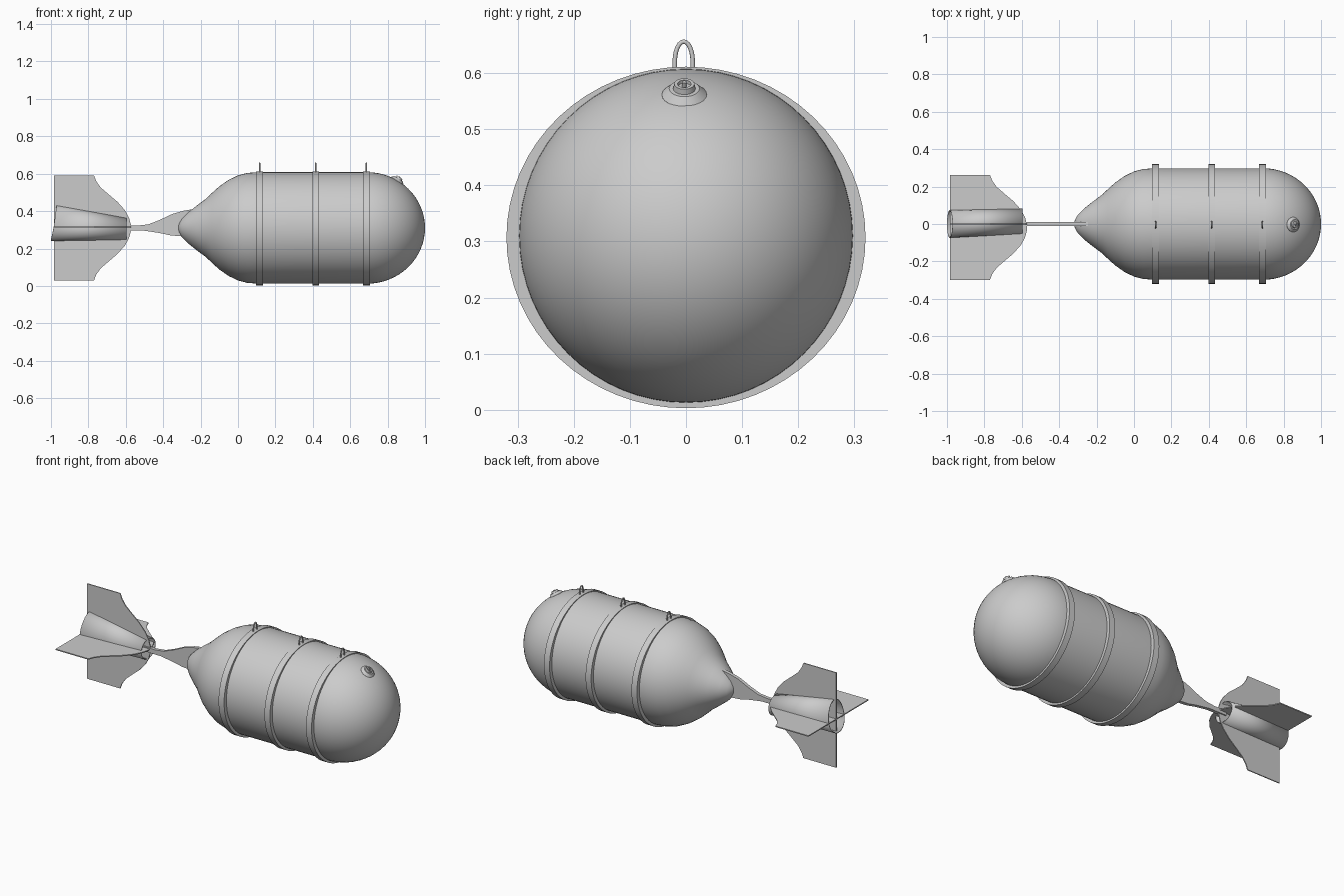
import bpy, bmesh, math
from mathutils import Matrix, Vector

if "Cube" in bpy.data.objects:
    bpy.data.objects.remove(bpy.data.objects["Cube"])

CZ = 0.31  # height of the long axis


def finish(name, bm, angle=35):
    bmesh.ops.recalc_face_normals(bm, faces=bm.faces)
    me = bpy.data.meshes.new(name)
    bm.to_mesh(me)
    bm.free()
    ob = bpy.data.objects.new(name, me)
    bpy.context.collection.objects.link(ob)
    bpy.ops.object.select_all(action='DESELECT')
    ob.select_set(True)
    bpy.context.view_layer.objects.active = ob
    bpy.ops.object.shade_smooth_by_angle(angle=math.radians(angle))
    return ob


def lathe(name, profile, seg, matrix, closed=False, angle=35):
    """Spin (along, radius) points around local x, then place with matrix."""
    bm = bmesh.new()
    vs = [bm.verts.new((a, 0, r)) for a, r in profile]
    es = [bm.edges.new(p) for p in zip(vs, vs[1:] + (vs[:1] if closed else []))]
    bmesh.ops.spin(bm, geom=vs + es, axis=(1, 0, 0), cent=(0, 0, 0),
                   angle=2 * math.pi, steps=seg)
    bmesh.ops.remove_doubles(bm, verts=bm.verts, dist=1e-5)
    bmesh.ops.transform(bm, matrix=matrix, verts=bm.verts)
    return finish(name, bm, angle)


def plate(name, outline, half, matrix=Matrix()):
    """Thin plate from an outline in the xz plane."""
    bm = bmesh.new()
    f = bm.faces.new([bm.verts.new((x, -half, z)) for x, z in outline])
    r = bmesh.ops.extrude_face_region(bm, geom=[f])
    vs = [v for v in r['geom'] if isinstance(v, bmesh.types.BMVert)]
    bmesh.ops.translate(bm, vec=(0, 2 * half, 0), verts=vs)
    bmesh.ops.transform(bm, matrix=matrix, verts=bm.verts)
    return finish(name, bm)


# Body: pointed rear, straight middle, round nose
rear = [(-0.32, 0), (-0.316, 0.022), (-0.30, 0.05), (-0.27, 0.08), (-0.22, 0.12),
        (-0.17, 0.157), (-0.14, 0.186), (-0.10, 0.222), (-0.05, 0.257),
        (0.0, 0.281), (0.05, 0.294), (0.11, 0.298), (0.40, 0.298)]
nose = [(0.69 + 0.31 * math.sin(t), 0.298 * math.cos(t))
        for t in [i * math.pi / 32 for i in range(16)]] + [(1.0, 0)]
lathe("body", rear + nose, 64, Matrix.Translation((0, 0, CZ)))

for i, x in enumerate((0.115, 0.415, 0.687)):
    # Slightly oval strap bands
    h = 0.018
    lathe(f"band_{i + 1}", [(-h, 0.29), (h, 0.29), (h, 0.32), (-h, 0.32)], 64,
          Matrix.Translation((x, 0, 0.307)) @ Matrix.Diagonal((1, 1, 0.951, 1)), True)
    # Lifting loops
    cu = bpy.data.curves.new(f"loop_{i + 1}", 'CURVE')
    cu.dimensions = '3D'
    cu.bevel_depth = 0.004
    cu.bevel_resolution = 2
    sp = cu.splines.new('POLY')
    pts = [(-0.016, 0.595)] + [(-0.016 * math.cos(math.pi * k / 12),
                               0.62 + 0.036 * math.sin(math.pi * k / 12))
                              for k in range(13)] + [(0.016, 0.595)]
    sp.points.add(len(pts) - 1)
    for p, (y, z) in zip(sp.points, pts):
        p.co = (x, y - 0.004, z, 1)
    bpy.context.collection.objects.link(bpy.data.objects.new(f"loop_{i + 1}", cu))

# Small plug on top of the nose, aligned with the surface normal
normal = Vector((0.54, 0, 0.84)).normalized()
spot = Vector((0.69, -0.003, CZ)) + normal * 0.298
frame = Matrix.Translation(spot) @ normal.to_track_quat('X', 'Y').to_matrix().to_4x4()
lathe("nose_plug", [(-0.01, 0), (-0.01, 0.04), (0.001, 0.04), (0.014, 0.027),
                    (0.014, 0.02), (0.024, 0.018), (0.024, 0.012), (0.018, 0.011),
                    (0.018, 0.004), (0.028, 0.004), (0.028, 0)], 24, frame)

# Flat boom joining body and tail
plate("tail_boom", [(-0.62, 0.296), (-0.5, 0.295), (-0.42, 0.283), (-0.36, 0.27),
                    (-0.30, 0.265), (-0.15, 0.29), (-0.15, 0.42), (-0.225, 0.413),
                    (-0.29, 0.402), (-0.35, 0.385), (-0.42, 0.352), (-0.48, 0.329),
                    (-0.54, 0.322), (-0.62, 0.325)], 0.01)

# Tail fins: one upright plate and one level plate
half = [(-0.985, 0.281), (-0.77, 0.281), (-0.758, 0.25), (-0.735, 0.217),
        (-0.69, 0.178), (-0.645, 0.14), (-0.605, 0.095), (-0.583, 0.055), (-0.572, 0.015)]
outline = half + [(x, -z) for x, z in reversed(half)]
plate("upright_fins", outline, 0.003, Matrix.Translation((0, 0, CZ)))
plate("level_fins", outline, 0.003,
      Matrix.Translation((0, -0.018, 0.315)) @ Matrix.Rotation(math.pi / 2, 4, 'X'))

# Open tail sleeve, taller at its slanted rear end
bm = bmesh.new()
n = 32
rings = []
for t in (0, 1):
    ring = []
    for k in range(n):
        a = 2 * math.pi * k / n
        c, s = math.cos(a), math.sin(a)
        if t == 0:
            up = 0.115 if s > 0 else 0.075
            co = (-0.985 + 0.015 * s, 0.074 * c, 0.315 + up * s)
        else:
            co = (-0.597, 0.015 + 0.068 * c, 0.305 + 0.06 * s)
        ring.append(bm.verts.new(co))
    rings.append(ring)
for k in range(n):
    j = (k + 1) % n
    bm.faces.new((rings[0][k], rings[0][j], rings[1][j], rings[1][k]))
sleeve = finish("tail_sleeve", bm)
wall = sleeve.modifiers.new("wall", 'SOLIDIFY')
wall.thickness = 0.005
